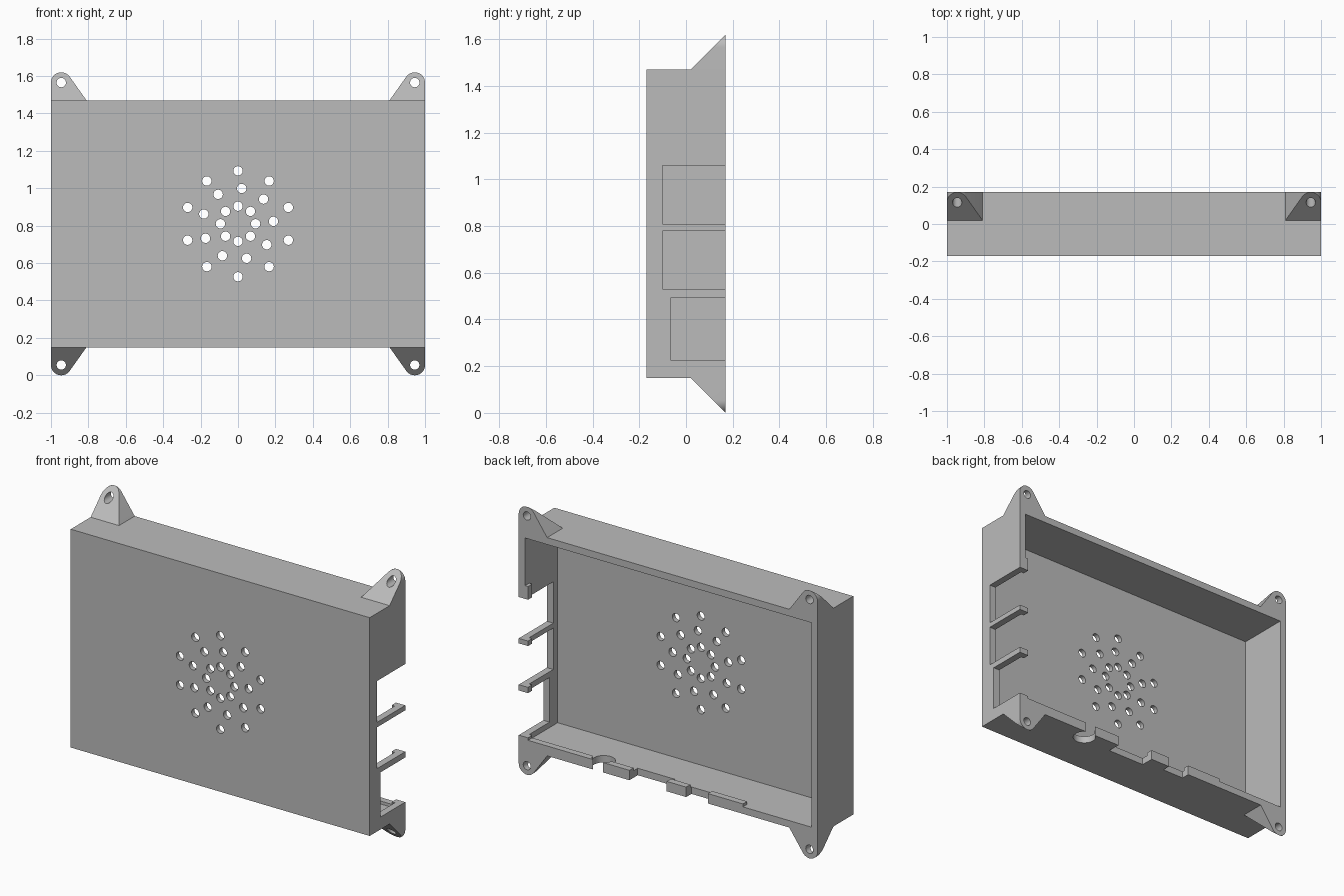
import bpy, bmesh, math
from mathutils import Matrix, Vector

old = bpy.data.objects.get("Cube")
if old:
    bpy.data.objects.remove(old, do_unlink=True)

MID = 0.81                      # height of the case centre
BACK, FRONT = 0.17, -0.17
BOTTOM, TOP = 0.15, 1.47
WALL = 0.042

grey = bpy.data.materials.new("light_grey_plastic")
grey.use_nodes = True
grey.diffuse_color = (0.5, 0.5, 0.5, 1)
grey.node_tree.nodes["Principled BSDF"].inputs["Base Color"].default_value = (0.5, 0.5, 0.5, 1)


def finish(name, bm):
    bmesh.ops.recalc_face_normals(bm, faces=bm.faces)
    mesh = bpy.data.meshes.new(name)
    bm.to_mesh(mesh)
    bm.free()
    mesh.materials.append(grey)
    obj = bpy.data.objects.new(name, mesh)
    bpy.context.collection.objects.link(obj)
    return obj


def add_box(bm, x, y, z):
    size = Vector((x[1] - x[0], y[1] - y[0], z[1] - z[0]))
    centre = Vector((sum(x), sum(y), sum(z))) / 2
    bmesh.ops.create_cube(bm, size=1, matrix=Matrix.Translation(centre) @ Matrix.Diagonal(size).to_4x4())


def add_rod(bm, centre, radius, length, along_y=True):
    turn = Matrix.Rotation(math.pi / 2, 4, 'X') if along_y else Matrix()
    bmesh.ops.create_cone(bm, cap_ends=True, segments=32, radius1=radius, radius2=radius,
                          depth=length, matrix=Matrix.Translation(centre) @ turn)


def boolean(target, tool, operation):
    tool.hide_render = True
    mod = target.modifiers.new(operation.lower(), 'BOOLEAN')
    mod.object, mod.operation, mod.solver = tool, operation, 'EXACT'
    bpy.context.view_layer.objects.active = target
    bpy.ops.object.modifier_apply(modifier=mod.name)
    bpy.data.objects.remove(tool, do_unlink=True)


# Tray-shaped case, open at the back
bm = bmesh.new()
add_box(bm, (-1, 1), (FRONT, BACK), (BOTTOM, TOP))
case = finish("case", bm)
bm = bmesh.new()
add_box(bm, (-1 + WALL, 1 - WALL), (FRONT + 0.028, 0.4), (BOTTOM + WALL, TOP - WALL))
boolean(case, finish("cavity", bm), 'DIFFERENCE')

# Small inner lips along the rim beside the ports
for name, x, z in (("side_lip", (0.938, 0.97), (0.17, 1.14)),
                   ("bottom_lip", (-0.5, 0.97), (0.17, 0.21))):
    bm = bmesh.new()
    add_box(bm, x, (0.13, BACK), z)
    boolean(case, finish(name, bm), 'UNION')

# Port openings, all running out through the back rim
side_ports = ((0.81, 1.06, -0.10), (0.53, 0.78, -0.10), (0.225, 0.495, -0.065))
bottom_ports = ((0.01, 0.26, 0.09), (-0.265, -0.12, 0.12))
bm = bmesh.new()
for low, high, depth in side_ports:
    add_box(bm, (0.9, 1.1), (depth, 0.3), (low, high))
for left, right, depth in bottom_ports:
    add_box(bm, (left, right), (depth, 0.3), (0.05, 0.25))
add_rod(bm, (0.47, 0.115, BOTTOM), 0.065, 0.2, along_y=False)
boolean(case, finish("port_cutter", bm), 'DIFFERENCE')

# Three rings of round vent holes in the front
bm = bmesh.new()
for count, ring, start in ((8, 0.094, 90), (9, 0.19, 84), (10, 0.283, 90)):
    for i in range(count):
        a = math.radians(start - 360 * i / count)
        add_rod(bm, (ring * math.cos(a), FRONT, MID + ring * math.sin(a)), 0.025, 0.2)
boolean(case, finish("vent_cutter", bm), 'DIFFERENCE')


# Mounting lugs: rounded outline, sloped front, screw hole
def make_lug(sx, sz):
    bm = bmesh.new()
    cx, cz, r = 0.945, 1.565, 0.055
    outline = [(0.81, TOP), (0.81, TOP - 0.02), (1, TOP - 0.02)]
    for i in range(17):
        a = math.radians(144.6 * i / 16)
        outline.append((cx + r * math.cos(a), cz + r * math.sin(a)))
    face = bm.faces.new([bm.verts.new((x, BACK, z)) for x, z in outline])
    out = bmesh.ops.extrude_face_region(bm, geom=[face])
    moved = [v for v in out["geom"] if isinstance(v, bmesh.types.BMVert)]
    bmesh.ops.translate(bm, verts=moved, vec=(0, -0.2, 0))
    cut = bmesh.ops.bisect_plane(bm, geom=bm.verts[:] + bm.edges[:] + bm.faces[:],
                                 plane_co=(0, 0.02, TOP), plane_no=(0, -1, 1), clear_outer=True)
    rim = [e for e in cut["geom_cut"] if isinstance(e, bmesh.types.BMEdge)]
    bmesh.ops.edgeloop_fill(bm, edges=rim)
    for v in bm.verts:
        v.co.x *= sx
        v.co.z = MID + sz * (v.co.z - MID)
    lug = finish("mounting_lug", bm)
    bm = bmesh.new()
    add_rod(bm, (sx * cx, 0.1, MID + sz * (cz - MID)), 0.025, 0.4)
    boolean(lug, finish("screw_cutter", bm), 'DIFFERENCE')
    return lug


for sx in (-1, 1):
    for sz in (-1, 1):
        boolean(case, make_lug(sx, sz), 'UNION')

# Smooth the round parts, keep the box edges crisp
bpy.ops.object.select_all(action='DESELECT')
case.select_set(True)
bpy.context.view_layer.objects.active = case
bpy.ops.object.shade_smooth_by_angle(angle=math.radians(30))
